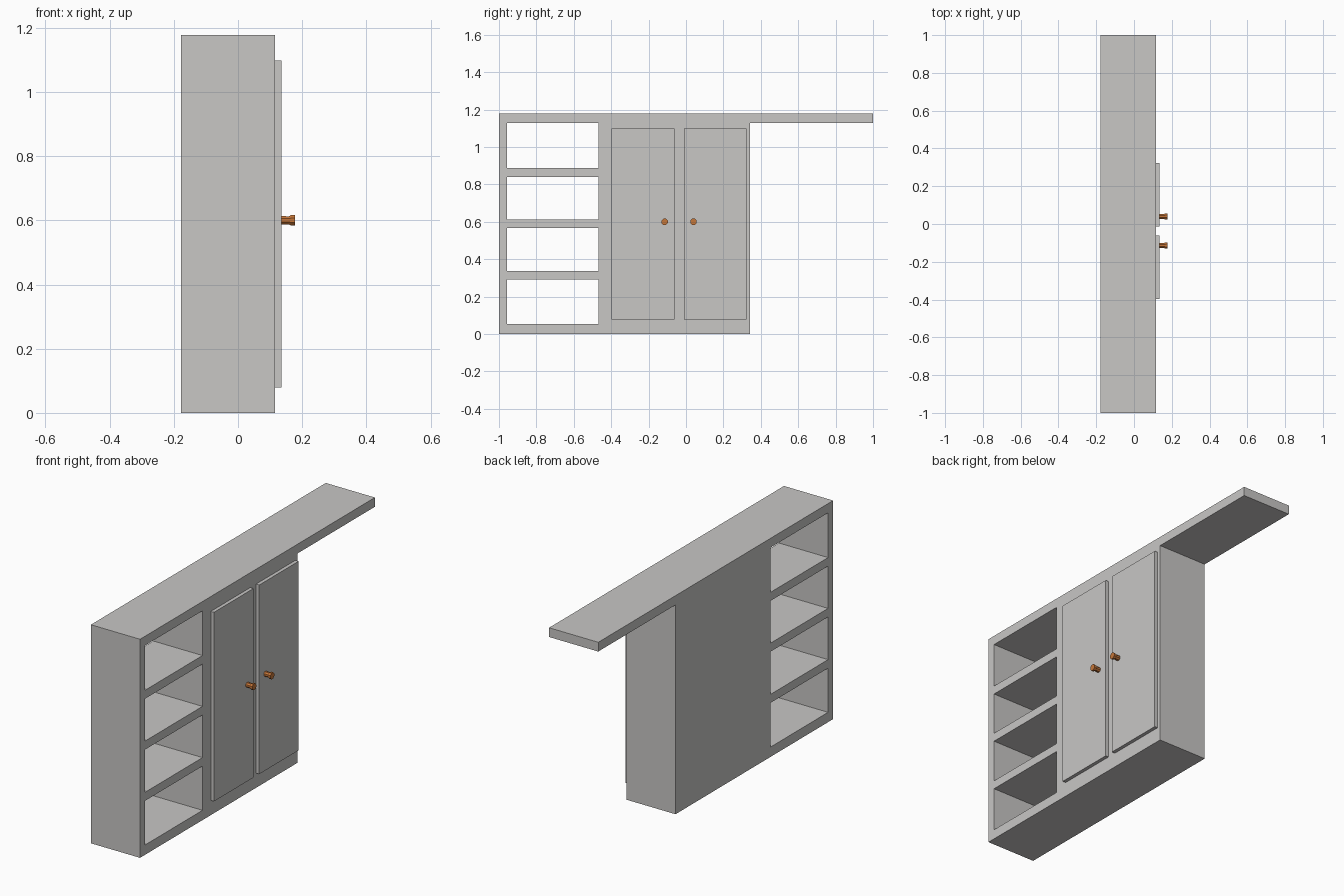
import bpy, bmesh, math
from mathutils import Matrix

if "Cube" in bpy.data.objects:
    bpy.data.objects.remove(bpy.data.objects["Cube"])


def material(name, rgb):
    m = bpy.data.materials.new(name)
    m.diffuse_color = (*rgb, 1)
    m.use_nodes = True
    m.node_tree.nodes["Principled BSDF"].inputs["Base Color"].default_value = m.diffuse_color
    return m


GREY = material("warm grey paint", (0.58, 0.57, 0.56))
COPPER = material("copper brown", (0.56, 0.18, 0.04))


def add_mesh(name, mesh, mat):
    obj = bpy.data.objects.new(name, mesh)
    mesh.materials.clear()
    mesh.materials.append(mat)
    bpy.context.collection.objects.link(obj)
    return obj


def box(name, lo, hi, mat):
    bm = bmesh.new()
    bmesh.ops.create_cube(bm, size=1)
    for v in bm.verts:
        v.co = [(a + b) / 2 + c * (b - a) for a, b, c in zip(lo, hi, v.co)]
    mesh = bpy.data.meshes.new(name)
    bm.to_mesh(mesh)
    bm.free()
    return add_mesh(name, mesh, mat)


def rect(y0, y1, z0, z1):
    return [(y0, z0), (y1, z0), (y1, z1), (y0, z1)]


def side_profile(name, loops, x0, x1, mat):
    """Fill (y, z) loops, inner loops being holes, and extrude along x."""
    curve = bpy.data.curves.new(name, 'CURVE')
    curve.dimensions = '2D'
    curve.fill_mode = 'BOTH'
    curve.extrude = (x1 - x0) / 2
    for pts in loops:
        s = curve.splines.new('POLY')
        s.points.add(len(pts) - 1)
        for p, (y, z) in zip(s.points, pts):
            p.co = (y, z, 0, 1)
        s.use_cyclic_u = True
    temp = bpy.data.objects.new("profile_helper", curve)
    bpy.context.collection.objects.link(temp)
    dg = bpy.context.evaluated_depsgraph_get()
    mesh = bpy.data.meshes.new_from_object(temp.evaluated_get(dg))
    bpy.data.objects.remove(temp)
    # local x -> y, local y -> z, local z -> x
    mesh.transform(Matrix(((0, 0, 1, (x0 + x1) / 2), (1, 0, 0, 0),
                           (0, 1, 0, 0), (0, 0, 0, 1))))
    bm = bmesh.new()
    bm.from_mesh(mesh)
    bmesh.ops.remove_doubles(bm, verts=bm.verts, dist=1e-5)
    bmesh.ops.recalc_face_normals(bm, faces=bm.faces)
    for f in bm.faces:
        f.smooth = False
        f.material_index = 0
    bm.to_mesh(mesh)
    bm.free()
    return add_mesh(name, mesh, mat)


# cabinet body with overhanging top and four open shelf bays
outline = [(-1, 0), (0.342, 0), (0.342, 1.128), (1, 1.128), (1, 1.178), (-1, 1.178)]
bays = [rect(-0.957, -0.468, z0, z1) for z0, z1 in
        ((0.053, 0.291), (0.337, 0.567), (0.613, 0.841), (0.887, 1.128))]
side_profile("cabinet_body", [outline] + bays, -0.177, 0.116, GREY)


def knob(name, y, z):
    # eight-sided knob: straight neck flaring to a wider head
    rings = [(0.134, 0.014), (0.158, 0.0135), (0.166, 0.018), (0.177, 0.018)]
    n = 8
    verts, faces = [], []
    for x, r in rings:
        for i in range(n):
            a = (i + 0.5) * math.tau / n
            verts.append((x, y + r * math.cos(a), z + r * math.sin(a)))
    for k in range(len(rings) - 1):
        for i in range(n):
            j = (i + 1) % n
            faces.append((k * n + i, k * n + j, (k + 1) * n + j, (k + 1) * n + i))
    faces.append(tuple(range(n)))
    faces.append(tuple(range((len(rings) - 1) * n, len(rings) * n)))
    mesh = bpy.data.meshes.new(name)
    mesh.from_pydata(verts, [], faces)
    bm = bmesh.new()
    bm.from_mesh(mesh)
    bmesh.ops.recalc_face_normals(bm, faces=bm.faces)
    bm.to_mesh(mesh)
    bm.free()
    return add_mesh(name, mesh, COPPER)


# pair of raised doors, each with its knob
for side, y0, y1, ky in (("left", -0.397, -0.061, -0.114), ("right", -0.012, 0.323, 0.04)):
    box(side + "_door", (0.114, y0, 0.079), (0.135, y1, 1.098), GREY)
    knob(side + "_knob", ky, 0.6)
